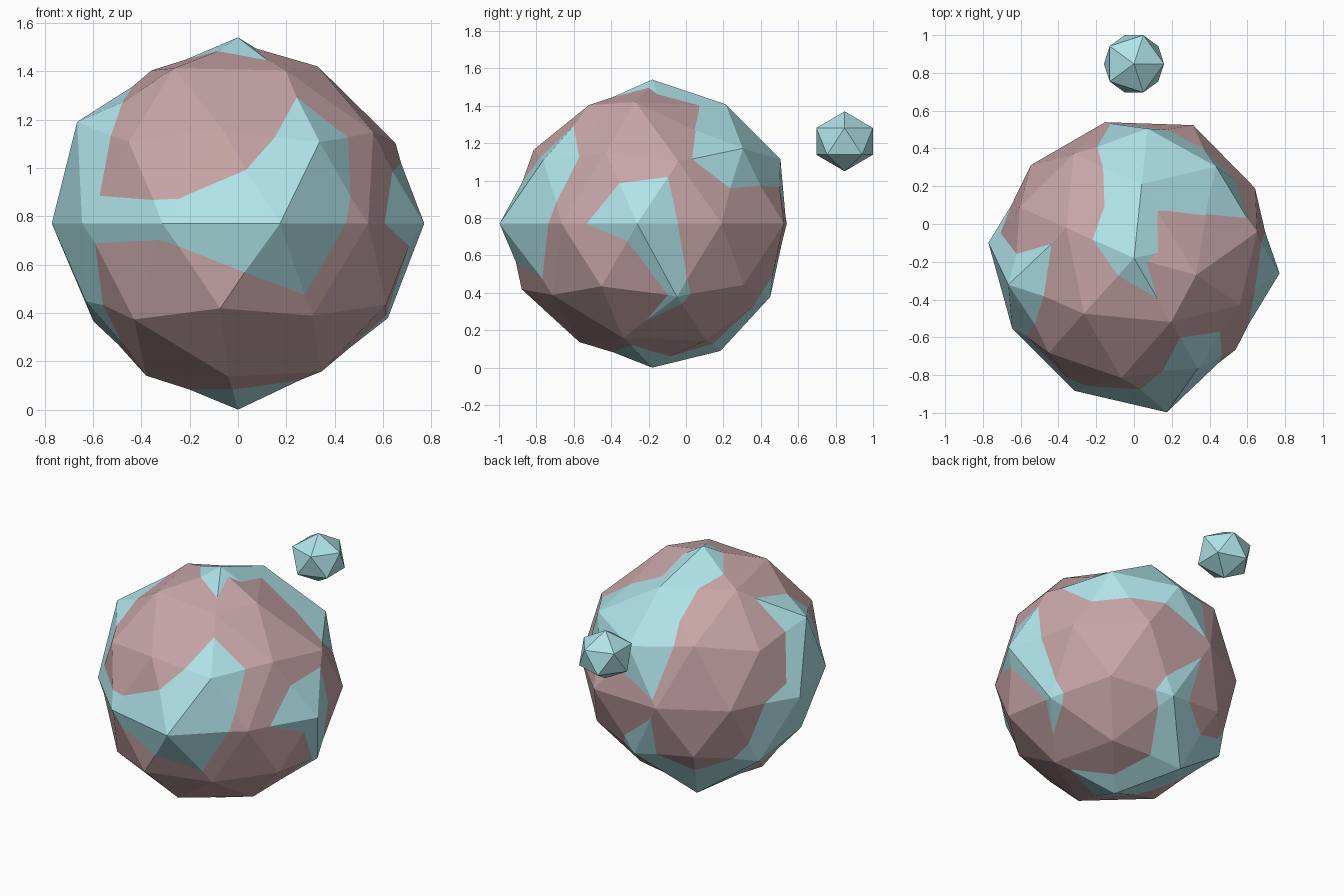
import bpy, bmesh, math
from mathutils import Vector, Matrix

if "Cube" in bpy.data.objects:
    bpy.data.objects.remove(bpy.data.objects["Cube"])

CENTRE = Vector((0, -0.18, 0.77))
TURN = math.radians(12)
STEP = 0.012

# Height of each vertex ring on the unit icosphere -> (first angle, angle step,
# visible radius, relief). Relief > 0: land on top, < 0: sea on top.
RINGS = {
    1.0:    (0, 360, [.77], [-2]),
    0.851:  (12, 72, [.745, .75, .745, .755, .745], [7, -1.2, 1.2, 4, 1.1]),
    0.526:  (48, 72, [.765, .75, .80, .75, .72], [-2.5, .9, -3.3, 2.4, 1.5]),
    0.447:  (12, 72, [.745, .77, .74, .755, .755], [.7, -2, 4.5, 2.1, -2]),
    0.0:    (30, 36, [.74, .77, .735, .735, .775, .745, .77, .835, .725, .775],
             [2.2, 2.7, .3, 2, -2, -1.1, -.9, -3.6, 1, -2.2]),
    -0.447: (48, 72, [.735, .74, .72, .785, .75], [2.5, 1.7, -1.7, 2.4, 5]),
    -0.526: (12, 72, [.745, .745, .77, .755, .725], [-.7, -1, -1.1, 4, .9]),
    -0.851: (48, 72, [.735, .80, .74, .745, .72], [3, -2.5, 1.3, 1.3, .5]),
    -1.0:   (0, 360, [.77], [-1.6]),
}


def material(name, rgb):
    m = bpy.data.materials.new(name)
    m.diffuse_color = (*rgb, 1)
    m.use_nodes = True
    m.node_tree.nodes["Principled BSDF"].inputs["Base Color"].default_value = m.diffuse_color
    return m


def finish(bm, name, mat):
    me = bpy.data.meshes.new(name)
    bm.to_mesh(me)
    bm.free()
    me.materials.append(mat)
    ob = bpy.data.objects.new(name, me)
    bpy.context.collection.objects.link(ob)
    return ob


def shell(name, mat, sign):
    """One of two interlocking faceted shells; the hidden one dips below."""
    bm = bmesh.new()
    bmesh.ops.create_icosphere(bm, subdivisions=2, radius=1)
    bm.transform(Matrix.Rotation(TURN, 4, 'Z'))
    for v in bm.verts:
        n = v.co.normalized()
        ring = min(RINGS, key=lambda z: abs(z - n.z))
        start, step, radii, relief = RINGS[ring]
        i = 0
        if len(radii) > 1:
            a = math.degrees(math.atan2(n.y, n.x))
            i = round((a - start) / step) % len(radii)
        r, d = radii[i], relief[i]
        if d * sign < 0:
            r -= abs(d) * STEP
        v.co = CENTRE + n * r
        # one land peak is pulled sideways
        if sign > 0 and ring == 0.851 and i == 0:
            v.co = Vector((0.33, -0.27, 1.42))
    return finish(bm, name, mat)


teal = material("sea_teal", (0.43, 0.77, 0.81))
pink = material("land_pink", (0.58, 0.38, 0.39))

# Planet: sea and land shells
shell("planet_sea", teal, -1)
shell("planet_land", pink, 1)

# Small moon behind the planet
bm = bmesh.new()
bmesh.ops.create_icosphere(bm, subdivisions=1, radius=1)
bm.transform(Matrix.Translation((0, 0.848, 1.21)) @ Matrix.Diagonal((0.178, 0.178, 0.16, 1)))
finish(bm, "moon", teal)
